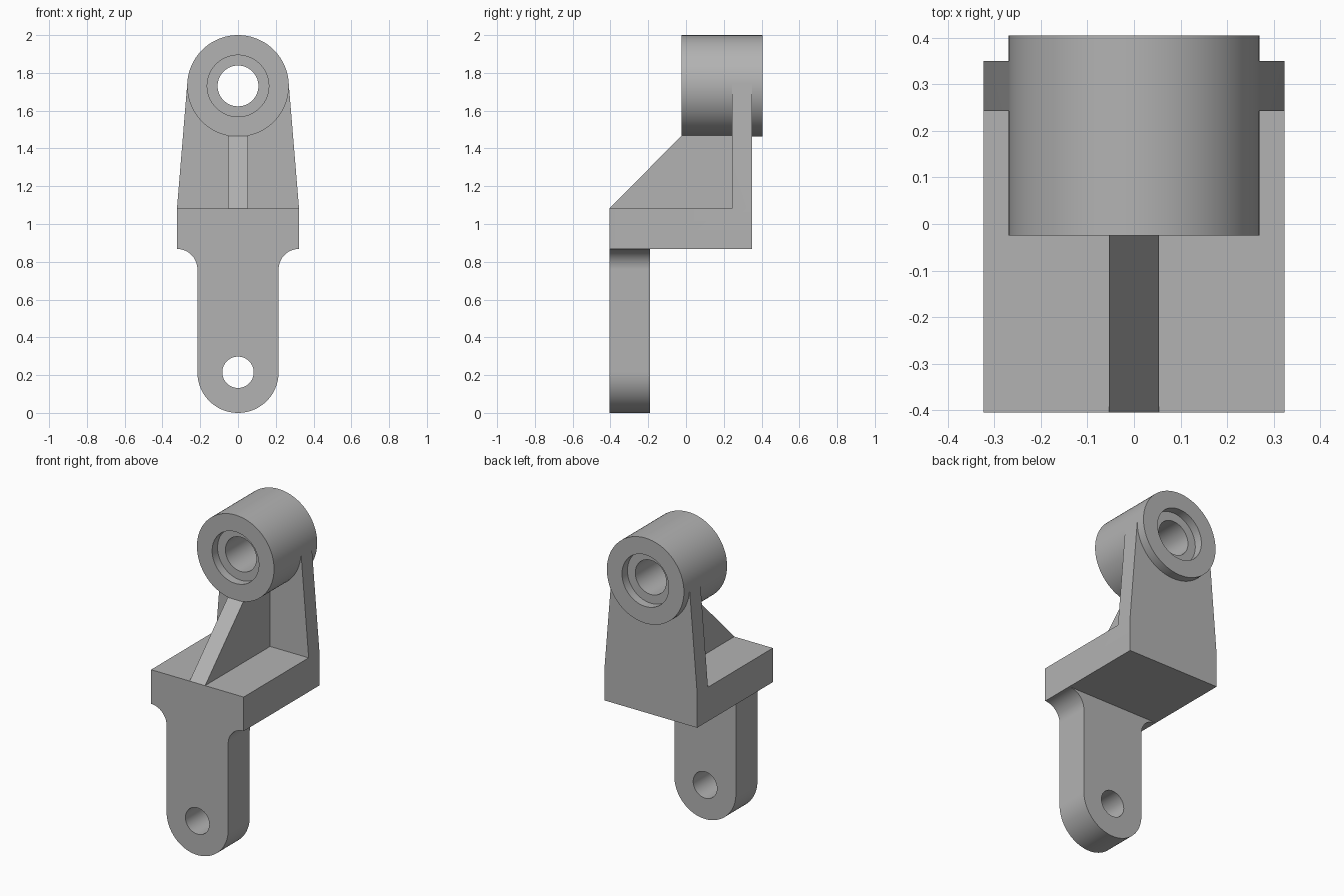
import bpy, bmesh, math
from mathutils import Vector

if "Cube" in bpy.data.objects:
    bpy.data.objects.remove(bpy.data.objects["Cube"])

SEG = 128
W = 0.323                      # half width of the shelf
FRONT, BACK = -0.405, 0.35     # depth of the shelf
LOW, HIGH = 0.868, 1.083       # shelf underside and top
BOSS_Z, BOSS_R = 1.731, 0.269
TAB_R, TAB_HOLE = 0.215, 0.083

gray = bpy.data.materials.new("plain gray")
gray.diffuse_color = (0.45, 0.45, 0.45, 1)
gray.use_nodes = True
gray.node_tree.nodes["Principled BSDF"].inputs["Base Color"].default_value = gray.diffuse_color


def prism(name, points, offset):
    """Solid made by sweeping a flat outline along an offset."""
    bm = bmesh.new()
    face = bm.faces.new([bm.verts.new(p) for p in points])
    swept = bmesh.ops.extrude_face_region(bm, geom=[face], use_keep_orig=True)
    moved = [g for g in swept["geom"] if isinstance(g, bmesh.types.BMVert)]
    bmesh.ops.translate(bm, verts=moved, vec=Vector(offset))
    bmesh.ops.recalc_face_normals(bm, faces=bm.faces)
    mesh = bpy.data.meshes.new(name)
    bm.to_mesh(mesh)
    bm.free()
    mesh.materials.append(gray)
    obj = bpy.data.objects.new(name, mesh)
    bpy.context.collection.objects.link(obj)
    return obj


def front_prism(name, outline, y0, y1):
    return prism(name, [(x, y0, z) for x, z in outline], (0, y1 - y0, 0))


def arc(cx, cz, r, start, end, n):
    angles = [math.radians(start + (end - start) * i / n) for i in range(n + 1)]
    return [(cx + r * math.cos(a), cz + r * math.sin(a)) for a in angles]


def cylinder(name, z, r, y0, y1):
    return front_prism(name, arc(0, z, r, 0, 360, SEG)[:-1], y0, y1)


def mirrored(half):
    """Close a right-hand outline, listed bottom to top, with its mirror."""
    return half + [(-x, z) for x, z in reversed(half)]


def combine(body, part, operation):
    mod = body.modifiers.new(part.name, 'BOOLEAN')
    mod.operation, mod.solver, mod.object = operation, 'EXACT', part
    bpy.context.view_layer.objects.active = body
    bpy.ops.object.modifier_apply(modifier=mod.name)
    bpy.data.objects.remove(part)


# Horizontal shelf
bracket = front_prism("bracket", mirrored([(W, LOW), (W, HIGH)]), FRONT, BACK)

# Hanging tab: round foot, straight sides, concave fillets under the shelf
fillet = W - TAB_R
foot = arc(0, TAB_R, TAB_R, -90, 0, SEG // 4)[1:]
neck = arc(W, LOW - fillet, fillet, 180, 90, SEG // 4)
tab_outline = [(0, 0)] + foot + neck + [(W, 1.0)]
tab_outline += [(-x, z) for x, z in reversed(tab_outline[1:])]
tab = front_prism("tab", tab_outline, FRONT, -0.19)

# Back plate tapering until it is tangent to the boss
dx, dz = W, HIGH - BOSS_Z
t = math.atan2(dz, dx) + math.acos(BOSS_R / math.hypot(dx, dz))
r = BOSS_R * 0.999
touch = (r * math.cos(t), BOSS_Z + r * math.sin(t))
plate = front_prism("back_plate", mirrored([(W, LOW), (W, HIGH), touch]), 0.243, BACK)

# Sloping centre rib
rib_side = [(FRONT, HIGH), (-0.025, 1.466), (-0.02, 1.5), (0.3, 1.5), (0.3, HIGH)]
rib = prism("rib", [(-0.054, y, z) for y, z in rib_side], (0.108, 0, 0))

# Round boss
boss = cylinder("boss", BOSS_Z, BOSS_R, -0.025, 0.405)

for part in (tab, plate, rib, boss):
    combine(bracket, part, 'UNION')

# Through holes and the two counterbores
for name, z, radius, y0, y1 in (
        ("tab_hole", TAB_R, TAB_HOLE, -0.6, 0.0),
        ("bore", BOSS_Z, 0.108, -0.3, 0.6),
        ("front_counterbore", BOSS_Z, 0.163, -0.3, 0.029),
        ("back_counterbore", BOSS_Z, 0.163, 0.351, 0.6)):
    combine(bracket, cylinder(name, z, radius, y0, y1), 'DIFFERENCE')

# Merge leftover seams on flat faces, then shade
bm = bmesh.new()
bm.from_mesh(bracket.data)
bmesh.ops.remove_doubles(bm, verts=bm.verts, dist=0.0001)
bmesh.ops.dissolve_limit(bm, angle_limit=math.radians(0.5),
                         verts=bm.verts, edges=bm.edges)
bm.to_mesh(bracket.data)
bm.free()
bracket.select_set(True)
bpy.context.view_layer.objects.active = bracket
bpy.ops.object.shade_smooth_by_angle(angle=math.radians(30))
